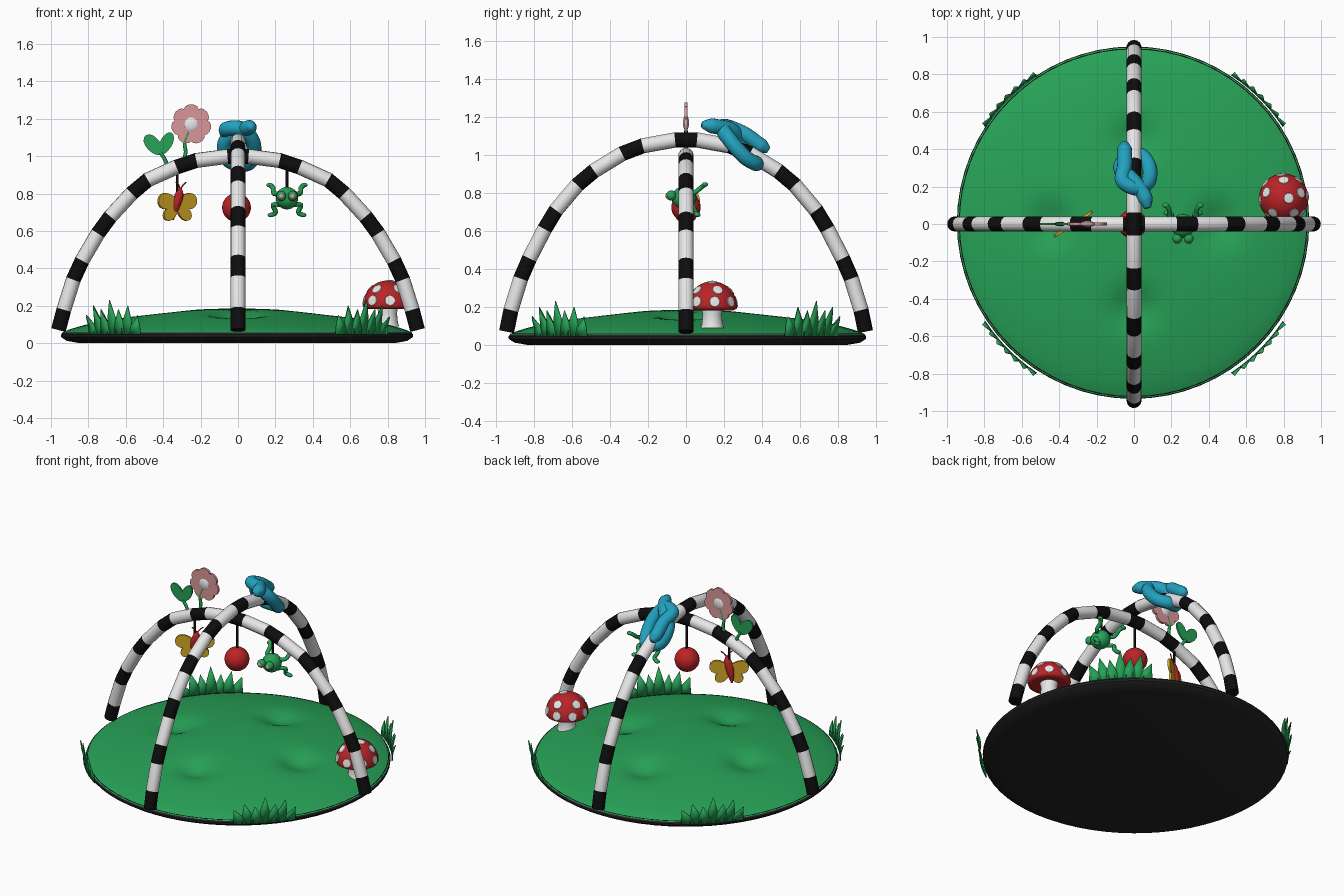
import bpy, bmesh, math
from mathutils import Vector, Matrix

if "Cube" in bpy.data.objects:
    bpy.data.objects.remove(bpy.data.objects["Cube"])

def make_mat(name, rgb):
    m = bpy.data.materials.new(name)
    m.diffuse_color = (*rgb, 1)
    m.use_nodes = True
    m.node_tree.nodes["Principled BSDF"].inputs["Base Color"].default_value = m.diffuse_color
    return m

BLACK = make_mat("black", (.004, .004, .004))
CHARCOAL = make_mat("charcoal", (.017, .017, .017))
WHITE = make_mat("white", (.8, .8, .8))
GREEN = make_mat("green", (.02, .36, .095))
RED = make_mat("red", (.5, .017, .02))
BLUE = make_mat("blue", (.017, .36, .52))
PINK = make_mat("pink", (.7, .31, .32))
YELLOW = make_mat("yellow", (.68, .4, .02))

def finish(name, bm, mats, angle=50):
    bmesh.ops.recalc_face_normals(bm, faces=bm.faces)
    me = bpy.data.meshes.new(name)
    bm.to_mesh(me)
    bm.free()
    for m in mats:
        me.materials.append(m)
    o = bpy.data.objects.new(name, me)
    bpy.context.collection.objects.link(o)
    bpy.ops.object.select_all(action='DESELECT')
    o.select_set(True)
    bpy.context.view_layer.objects.active = o
    bpy.ops.object.shade_smooth_by_angle(angle=math.radians(angle))
    return o

def spline(pts, n=8):
    p = [Vector(q) for q in pts]
    p = [2 * p[0] - p[1]] + p + [2 * p[-1] - p[-2]]
    out = []
    for i in range(1, len(p) - 2):
        a, b, c, d = p[i - 1:i + 3]
        for k in range(n):
            t = k / n
            out.append(.5 * (2 * b + (c - a) * t + (2 * a - 5 * b + 4 * c - d) * t * t
                             + (3 * b - a - 3 * c + d) * t ** 3))
    return out + [p[-2]]

def tube(bm, pts, radius, sides=10, mat=lambda i: 0):
    pts = [Vector(p) for p in pts]
    rad = radius if callable(radius) else (lambda t: radius)
    rings, u = [], None
    for i, p in enumerate(pts):
        d = (pts[min(i + 1, len(pts) - 1)] - pts[max(i - 1, 0)]).normalized()
        u = d.orthogonal() if u is None else u - d * u.dot(d)
        u.normalize()
        v, r = d.cross(u), rad(i / (len(pts) - 1))
        rings.append([bm.verts.new(p + r * (u * math.cos(a) + v * math.sin(a)))
                      for a in (math.tau * k / sides for k in range(sides))])
    for i in range(len(rings) - 1):
        for k in range(sides):
            j = (k + 1) % sides
            f = bm.faces.new((rings[i][k], rings[i][j], rings[i + 1][j], rings[i + 1][k]))
            f.material_index = mat(i)
    bm.faces.new(rings[0][::-1]).material_index = mat(0)
    bm.faces.new(rings[-1]).material_index = mat(len(rings) - 2)

def ball(bm, c, s, mat=0, seg=20):
    s = s if isinstance(s, tuple) else (s, s, s)
    r = bmesh.ops.create_uvsphere(bm, u_segments=seg, v_segments=seg // 2 + 2, radius=1,
                                  matrix=Matrix.Translation(c) @ Matrix.Diagonal((*s, 1)))
    for f in {f for v in r['verts'] for f in v.link_faces}:
        f.material_index = mat

def lathe(bm, profile, c=(0, 0), n=64, mat=0):
    rings = [[bm.verts.new((c[0] + r * math.cos(math.tau * k / n), c[1] + r * math.sin(math.tau * k / n), z))
              for k in range(n)] for r, z in profile]
    for a, b in zip(rings, rings[1:]):
        for k in range(n):
            bm.faces.new((a[k], a[(k + 1) % n], b[(k + 1) % n], b[k])).material_index = mat
    for r in (rings[0], rings[-1]):
        bm.faces.new(r).material_index = mat

def leaf(bm, base, tip, width, thick=.012, mat=0, turn=0, pivot=0, fat=.9):
    # flat oval in the xz plane from base to tip, optionally turned about z
    b, t = Vector((base[0], 0, base[1])), Vector((tip[0], 0, tip[1]))
    side = (t - b).normalized().cross(Vector((0, 1, 0))) * width / 2
    loop = []
    for k in range(16):
        a = math.tau * k / 16
        s = .5 - .5 * math.cos(a)
        loop.append(b.lerp(t, s) + side * math.sin(a) * (fat + (1 - fat) * 2 * s))
    rot = Matrix.Translation((pivot, 0, 0)) @ Matrix.Rotation(turn, 4, 'Z') @ Matrix.Translation((-pivot, 0, 0))
    f, k = ([bm.verts.new(rot @ (q + Vector((0, y, 0)))) for q in loop] for y in (-thick / 2, thick / 2))
    faces = [bm.faces.new(f), bm.faces.new(k[::-1])]
    faces += [bm.faces.new((f[i], f[i - 1], k[i - 1], k[i])) for i in range(16)]
    for face in faces:
        face.material_index = mat

# Base: dark underside with a rounded rim
bm = bmesh.new()
lathe(bm, [(.84, 0), (.91, .012), (.94, .032), (.942, .045), (.93, .06)], (-.005, .007))
finish("base_pad", bm, [CHARCOAL], 40)

# Green domed mat with four soft dents
bm = bmesh.new()
lathe(bm, [(.935 * (1 - k / 30) + .002, .055 + .13 * (1 - (1 - k / 30) ** 2) ** .8) for k in range(31)],
      (-.005, .007), 72)
for v in bm.verts:
    for x, y in ((.45, 0), (-.45, 0), (0, .45), (0, -.45)):
        d2 = (v.co.x - x) ** 2 + (v.co.y - y) ** 2
        v.co.z -= .05 * math.exp(-d2 / .012)
finish("mat", bm, [GREEN], 60)

# Striped crossing arches, one straight segment per stripe
def arch(name, half, axis):
    prof = [(-a, z) for a, z in half[:0:-1]] + half
    path = spline([(a, 0, z) if axis == 'x' else (0, a, z) for a, z in prof], 12)
    lens = [0]
    for a, b in zip(path, path[1:]):
        lens.append(lens[-1] + (b - a).length)
    cuts = [0]
    for i in range(21):
        cuts.append(cuts[-1] + (.18 if i % 2 else .12))
    pts = []
    for c in cuts:
        s = c / cuts[-1] * lens[-1]
        i = next((i for i in range(len(lens) - 1) if lens[i + 1] >= s - 1e-6), len(lens) - 2)
        pts.append(path[i].lerp(path[i + 1], min(1, (s - lens[i]) / (lens[i + 1] - lens[i]))))
    bm = bmesh.new()
    tube(bm, pts, .04, 14, lambda i: i % 2)
    finish(name, bm, [BLACK, WHITE], 40)

arch("side_arch", [(0, 1.0), (.18, .985), (.32, .945), (.5, .86), (.7, .655), (.845, .42), (.91, .25), (.96, .07)], 'x')
arch("long_arch", [(0, 1.08), (.14, 1.07), (.32, 1.015), (.5, .905), (.64, .77), (.745, .61),
                   (.85, .4), (.91, .23), (.945, .07)], 'y')

# Grass clumps: curved strips of pointed blades on the rim
for n in range(4):
    bm = bmesh.new()
    mid = math.radians(45 + 90 * n)
    def at(deg, z, lean=0):
        a, r = mid + math.radians(deg), .955 + lean
        return bm.verts.new((r * math.cos(a), r * math.sin(a), z))
    for i, h in enumerate((.15, .19, .17, .23, .18, .2, .14)):
        c = (i - 3) * 3.2
        b = [at(c - 2.3, .045), at(c + 2.3, .045)]
        m = [at(c * 1.04 - 1.7, .045 + (h - .045) * .5, .004), at(c * 1.04 + 1.7, .045 + (h - .045) * .5, .004)]
        tip = at(c * 1.2, h, .02)
        bm.faces.new((b[0], b[1], m[1], m[0]))
        bm.faces.new((m[0], m[1], tip))
    o = finish(f"grass_clump_{n + 1}", bm, [GREEN], 30)
    s = o.modifiers.new("thickness", 'SOLIDIFY')
    s.thickness = .006

# Toadstool with spotted cap
MX, MY, MZ = .80, .138, .2
bm = bmesh.new()
lathe(bm, [(.062, .09), (.055, .11), (.05, .16), (.06, .215)], (MX, MY), 24, 1)
cap = [(.05, .195), (.11, .182), (.128, .19)]
cap += [(.132 * math.cos(a), MZ + .135 * math.sin(a)) for a in (math.radians(d) for d in range(0, 90, 8))]
lathe(bm, cap, (MX, MY), 36, 0)
for tilt, count, off in ((12, 1, 0), (48, 5, .3), (78, 8, .1)):
    for k in range(count):
        az = off + math.tau * k / count
        rot = Matrix.Rotation(az, 3, 'Z') @ Matrix.Rotation(math.radians(tilt), 3, 'Y')
        def on_cap(ang, a, g):
            d = rot @ Vector((math.sin(ang) * math.cos(a), math.sin(ang) * math.sin(a), math.cos(ang)))
            return bm.verts.new((MX + .132 * g * d.x, MY + .132 * g * d.y, MZ + .135 * g * d.z))
        centre = on_cap(0, 0, 1.03)
        inner, outer = ([on_cap(r, math.tau * j / 10, g) for j in range(10)] for r, g in ((.2, 1.025), (.22, 1.0)))
        for j in range(10):
            for f in ((centre, inner[j - 1], inner[j]), (inner[j - 1], outer[j - 1], outer[j], inner[j])):
                bm.faces.new(f).material_index = 1
finish("toadstool", bm, [RED, WHITE], 50)

# Knotted blue cord around the long arch
bm = bmesh.new()
knot = [(.075, .085, 1.16), (.05, .16, 1.15), (-.01, .24, 1.13), (-.07, .29, 1.07), (-.05, .34, .98),
        (.03, .37, .955), (.08, .31, .99), (.078, .23, 1.08), (.02, .19, 1.145), (-.06, .23, 1.145),
        (-.05, .31, 1.11), (-.05, .38, 1.06), (-.05, .435, 1.025)]
tube(bm, spline(knot, 8), lambda t: .04 * min(1, .25 + 14 * min(t, 1 - t)) ** .6, 14)
finish("blue_knot", bm, [BLUE], 70)

# Flower and leaf sprig on top of the side arch
bm = bmesh.new()
FX, FZ = -.25, 1.17
for k in range(7):
    a = math.pi / 2 + math.tau * k / 7
    c, s = math.cos(a), math.sin(a)
    leaf(bm, (FX + .025 * c, FZ + .025 * s), (FX + .107 * c, FZ + .107 * s), .078, .016, 0, fat=.75)
ball(bm, (FX, 0, FZ), (.042, .016, .042), 1)
finish("flower", bm, [PINK, WHITE], 50)
bm = bmesh.new()
tube(bm, spline([(-.295, 0, .96), (-.28, 0, 1.02), (-.285, 0, 1.07), (-.265, 0, 1.13)], 5), .01, 8)
tube(bm, spline([(-.375, 0, .92), (-.385, 0, .97), (-.415, 0, 1.02)], 5), .01, 8)
leaf(bm, (-.41, 1.01), (-.495, 1.11), .075)
leaf(bm, (-.415, 1.01), (-.355, 1.125), .065)
finish("flower_stems", bm, [GREEN], 50)

# Hanging strings
for name, x, z0, z1 in (("butterfly", -.325, .8, .94), ("ball", -.005, .78, 1.0), ("frog", .262, .82, .96)):
    bm = bmesh.new()
    tube(bm, [(x, 0, z0), (x, 0, z1)], .007, 8)
    finish(name + "_string", bm, [BLACK])

# Hanging ball
bm = bmesh.new()
ball(bm, (-.008, 0, .725), .077, 0, 32)
finish("hanging_ball", bm, [RED], 60)

# Butterfly, turned about the vertical
BX, TURN = -.325, math.radians(33)
bm = bmesh.new()
for s in (-1, 1):
    leaf(bm, (BX, .75), (BX + s * .122, .765), .085, .016, 0, TURN, BX, .75)
    leaf(bm, (BX, .73), (BX + s * .082, .665), .065, .016, 0, TURN, BX, .8)
finish("butterfly_wings", bm, [YELLOW], 50)
bm = bmesh.new()
tube(bm, spline([(BX - .025, .005, .66), (BX - .01, 0, .73), (BX + .01, 0, .79), (BX + .018, 0, .83)], 6),
     lambda t: .026 * max(.12, math.sin(math.pi * min(max(t, .02), .98))) ** .6, 12)
for s in (-1, 1):
    tube(bm, spline([(BX + .015, 0, .82), (BX + .02 + s * .012, s * .01, .845), (BX + .02 + s * .028, s * .02, .86)], 3),
         .004, 6)
finish("butterfly_body", bm, [RED], 60)

# Frog with bulging eyes and splayed limbs
GX = .262
bm = bmesh.new()
ball(bm, (GX, -.01, .775), (.06, .065, .06), 0, 24)
for s in (-1, 1):
    ball(bm, (GX + s * .03, -.078, .787), .027, 0, 14)
    ball(bm, (GX + s * .03, -.1, .785), (.014, .008, .014), 1, 10)
    for limb in ([(.03, .0, .8), (.07, .04, .8), (.075, .08, .83), (.092, .1, .845)],
                 [(.03, .0, .74), (.075, .03, .74), (.06, .05, .70), (.085, .06, .685)]):
        tube(bm, spline([(GX + s * x, y, z) for x, y, z in limb], 4), .013, 8)
        x, y, z = limb[-1]
        ball(bm, (GX + s * x, y, z), (.02, .016, .012), 0, 10)
finish("frog", bm, [GREEN, PINK], 60)
